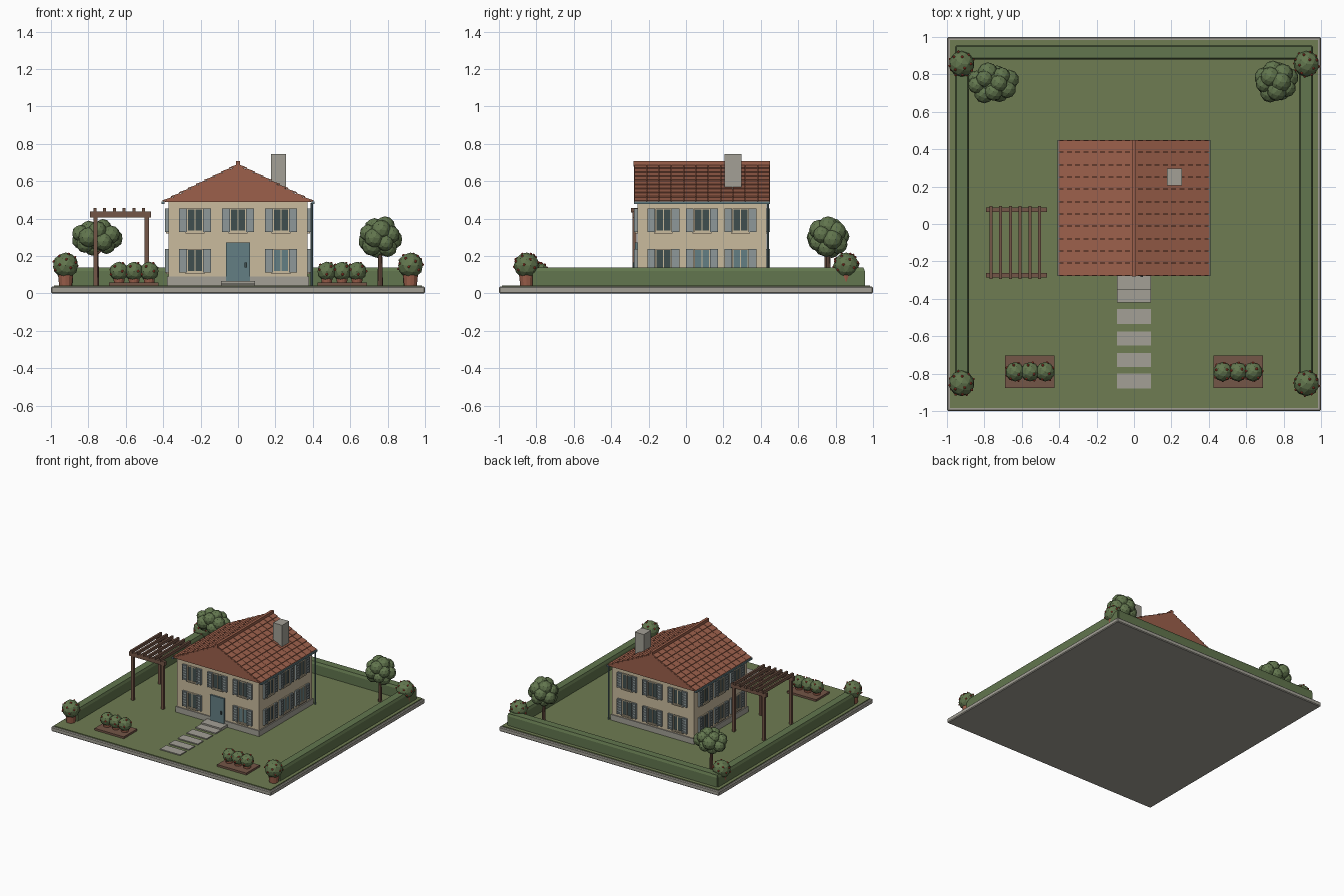
import bpy, bmesh, math, random
from mathutils import Matrix, Vector

if "Cube" in bpy.data.objects:
    bpy.data.objects.remove(bpy.data.objects["Cube"])
random.seed(4)


def material(name, r, g, b):
    m = bpy.data.materials.new(name)
    lin = [((c / 255 + 0.055) / 1.055) ** 2.4 for c in (r, g, b)]
    m.diffuse_color = (*lin, 1)
    m.use_nodes = True
    m.node_tree.nodes["Principled BSDF"].inputs["Base Color"].default_value = m.diffuse_color
    return m


LAWN = material("lawn green", 110, 124, 82)
LEAF = material("foliage green", 98, 118, 78)
STONE = material("stone grey", 163, 160, 150)
WALL = material("cream wall", 202, 187, 158)
ROOF = material("terracotta", 156, 96, 75)
WOOD = material("brown wood", 116, 86, 71)
BLUE = material("blue paint", 100, 127, 132)
SHUT = material("shutter grey", 142, 153, 154)
GLASS = material("dark glass", 64, 78, 79)
BERRY = material("red blossom", 185, 72, 52)


class Part:
    """Collects primitives into one object of one colour."""
    def __init__(self, name, mat):
        self.name, self.mat, self.bm = name, mat, bmesh.new()

    def box(self, x0, x1, y0, y1, z0, z1, base=Matrix()):
        mid = Vector(((x0 + x1) / 2, (y0 + y1) / 2, (z0 + z1) / 2))
        m = base @ Matrix.Translation(mid) @ Matrix.Diagonal((abs(x1 - x0), abs(y1 - y0), abs(z1 - z0), 1))
        bmesh.ops.create_cube(self.bm, size=1, matrix=m)

    def ball(self, c, r, sub=2):
        bmesh.ops.create_icosphere(self.bm, subdivisions=sub, radius=r, matrix=Matrix.Translation(c))

    def rod(self, a, b, r1, r2, n=8):
        a, b = Vector(a), Vector(b)
        d = b - a
        m = Matrix.Translation((a + b) / 2) @ d.to_track_quat('Z', 'Y').to_matrix().to_4x4()
        bmesh.ops.create_cone(self.bm, cap_ends=True, segments=n, radius1=r1, radius2=r2, depth=d.length, matrix=m)

    def extrude(self, profile, axis_map, length):
        vs = [self.bm.verts.new(axis_map(*p)) for p in profile]
        f = self.bm.faces.new(vs)
        ext = bmesh.ops.extrude_face_region(self.bm, geom=[f])["geom"]
        bmesh.ops.translate(self.bm, vec=length, verts=[g for g in ext if isinstance(g, bmesh.types.BMVert)])
        bmesh.ops.recalc_face_normals(self.bm, faces=self.bm.faces)

    def done(self):
        me = bpy.data.meshes.new(self.name)
        self.bm.to_mesh(me)
        self.bm.free()
        me.materials.append(self.mat)
        ob = bpy.data.objects.new(self.name, me)
        bpy.context.collection.objects.link(ob)
        return ob


# Ground slab and lawn
p = Part("base_slab", STONE)
p.box(-1, 1, -1, 1, 0, 0.037)
bev = p.done().modifiers.new("edge", 'BEVEL')
bev.width, bev.segments = 0.006, 1
p = Part("lawn", LAWN)
p.box(-0.985, 0.985, -0.985, 0.985, 0.036, 0.044)
p.done()

# Path stones and door steps
p = Part("path_stones", STONE)
for y0, y1 in ((-0.535, -0.455), (-0.65, -0.575), (-0.765, -0.69), (-0.88, -0.80)):
    p.box(-0.092, 0.09, y0, y1, 0.04, 0.052)
p.box(-0.092, 0.09, -0.42, -0.35, 0.04, 0.054)
p.box(-0.092, 0.09, -0.35, -0.26, 0.04, 0.066)
p.done()

# House body
CY = 0.085
p = Part("plinth", STONE)
p.box(-0.38, 0.38, -0.268, 0.438, 0.04, 0.09)
p.done()
p = Part("walls", WALL)
p.box(-0.372, 0.372, -0.26, 0.43, 0.09, 0.492)
p.done()

# Roof body, tile rows and ridge
Y0, Y1 = -0.277, 0.449
p = Part("roof_body", ROOF)
p.extrude([(-0.40, 0.488), (0.40, 0.488), (0, 0.686)], lambda x, z: (x, Y0, z), (0, Y1 - Y0, 0))
p.done()
p = Part("roof_tiles", ROOF)
slope, rows, cols = math.atan2(0.198, 0.40), 9, 11
step, tw = math.hypot(0.40, 0.198) / rows, (Y1 - Y0) / cols
for side in (-1, 1):
    for i in range(rows):
        t = (i + 0.5) / rows
        for j in range(cols):
            yc = Y0 + (j + 0.5) * tw
            m = (Matrix.Translation((side * 0.40 * t, yc, 0.690 - 0.198 * t))
                 @ Matrix.Rotation(side * (slope - 0.13), 4, 'Y'))
            p.box(-step * 0.52, step * 0.52, -tw / 2 + 0.0015, tw / 2 - 0.0015, -0.004, 0.004, m)
p.done()
p = Part("roof_ridge", ROOF)
p.box(-0.011, 0.011, Y0 - 0.004, Y1, 0.68, 0.709)
p.done()

# Chimney
p = Part("chimney", STONE)
p.box(0.176, 0.257, 0.205, 0.297, 0.55, 0.745)
p.done()

# Gutters and downpipe
p = Part("gutters", BLUE)
for s in (-1, 1):
    p.box(s * 0.393, s * 0.409, Y0, Y1, 0.478, 0.492)
p.rod((0.394, 0.438, 0.044), (0.394, 0.438, 0.485), 0.006, 0.006)
p.done()

# Windows with louvred shutters on all four walls
glass, pale = Part("window_glass", GLASS), Part("pale_window_glass", BLUE)
frame, shutter, louvre = Part("window_frames", WALL), Part("shutters", SHUT), Part("louvres", SHUT)


def window(base, u, z0, light):
    z1, w = z0 + 0.125, 0.043
    (pale if light else glass).box(u - w, u + w, -0.004, 0.003, z0, z1, base)
    for a, b in ((-w, -w + 0.006), (-0.003, 0.003), (w - 0.006, w)):
        frame.box(u + a, u + b, -0.009, 0, z0, z1, base)
    for a in (z0, z0 + 0.119):
        frame.box(u - w, u + w, -0.009, 0, a, a + 0.006, base)
    frame.box(u - 0.05, u + 0.05, -0.014, 0, z0 - 0.008, z0, base)
    for s in (-1, 1):
        c = u + s * 0.065
        shutter.box(c - 0.02, c + 0.02, -0.01, 0, z0, z1, base)
        for e in (-0.018, 0.018):
            louvre.box(c + e - 0.003, c + e + 0.003, -0.018, 0, z0, z1, base)
        for k in range(6):
            zc = z0 + 0.01 + k * 0.021
            louvre.box(c - 0.017, c + 0.017, -0.016, 0, zc - 0.004, zc + 0.004, base)


for k, depth in enumerate((0.345, 0.372, 0.345, 0.372)):
    wall = (Matrix.Translation((0, CY, 0)) @ Matrix.Rotation(k * math.pi / 2, 4, 'Z')
            @ Matrix.Translation((0, -depth, 0)))
    gap = 0.23 if k % 2 == 0 else 0.206
    for c in (-1, 0, 1):
        window(wall, c * gap, 0.33, False)
        if not (k == 0 and c == 0):
            window(wall, c * gap, 0.113, (k, c) in ((0, 1), (1, 0), (1, 1)))
for part in (glass, pale, frame, shutter, louvre):
    part.done()

# Front door and handle
p = Part("front_door", BLUE)
p.box(-0.063, 0.063, -0.274, -0.25, 0.066, 0.272)
p.done()
p = Part("door_handle", GLASS)
p.box(0.035, 0.047, -0.284, -0.27, 0.14, 0.165)
p.done()

# Hedges with chamfered tops
p = Part("hedges", LEAF)
prof = [(-0.038, 0.044), (0.038, 0.044), (0.038, 0.12), (0.03, 0.14), (-0.03, 0.14), (-0.038, 0.12)]
for s in (-1, 1):
    p.extrude(prof, lambda a, z: (s * 0.92 + a, -0.82, z), (0, 1.77, 0))
p.extrude(prof, lambda a, z: (-0.95, 0.918 + a, z), (1.90, 0, 0))
p.done()

# Potted bushes with blossoms, at corners and in the flower beds
pots, bushes, berries = Part("pots", ROOF), Part("round_bushes", LEAF), Part("blossoms", BERRY)


def potted_bush(x, y, z, zc, r, n):
    pots.rod((x, y, z), (x, y, zc - r * 0.4), r * 0.5, r * 0.62, 12)
    bushes.ball((x, y, zc), r)
    for i in range(n):
        h = 0.95 - 1.35 * (i + 0.5) / n
        a, q = i * 2.4 + x, math.sqrt(1 - h * h)
        berries.ball(Vector((x, y, zc)) + Vector((q * math.cos(a), q * math.sin(a), h)) * r * 0.97, 0.008, 1)


for s in (-1, 1):
    for y in (-0.852, 0.856):
        potted_bush(s * 0.922, y, 0.044, 0.15, 0.069, 16)
    for x in (0.475, 0.556, 0.636):
        potted_bush(s * x, -0.79, 0.05, 0.118, 0.052, 8)
for part in (pots, bushes, berries):
    part.done()
p = Part("flower_beds", WOOD)
for s in (-1, 1):
    p.box(s * 0.424, s * 0.69, -0.877, -0.703, 0.04, 0.06)
p.done()

# Trees: trunk, branches and clustered crowns
trunks, crowns = Part("tree_trunks", WOOD), Part("tree_crowns", LEAF)
for x, y, zc, rx, ry, rz in ((-0.757, 0.752, 0.30, 0.095, 0.06, 0.055), (0.76, 0.76, 0.297, 0.07, 0.065, 0.065)):
    trunks.rod((x, y, 0.04), (x, y, zc - 0.05), 0.015, 0.01)
    crowns.ball((x, y, zc), 0.07)
    for i in range(15):
        h = 1 - 2 * (i + 0.5) / 15
        a, q = i * 2.4, math.sqrt(1 - h * h)
        c = (x + rx * q * math.cos(a), y + ry * q * math.sin(a), zc + rz * h)
        crowns.ball(c, random.uniform(0.044, 0.056))
        if i % 4 == 0:
            trunks.rod((x, y, zc - 0.09), c, 0.008, 0.004, 6)
trunks.done()
crowns.done()

# Pergola
p = Part("pergola", WOOD)
for y in (-0.275, 0.075):
    p.box(-0.79, -0.465, y - 0.012, y + 0.012, 0.405, 0.438)
    for x in (-0.762, -0.488):
        p.box(x - 0.011, x + 0.011, y - 0.011, y + 0.011, 0.04, 0.41)
for i in range(6):
    x = -0.765 + i * 0.052
    p.box(x - 0.008, x + 0.008, -0.295, 0.097, 0.434, 0.458)
p.done()
